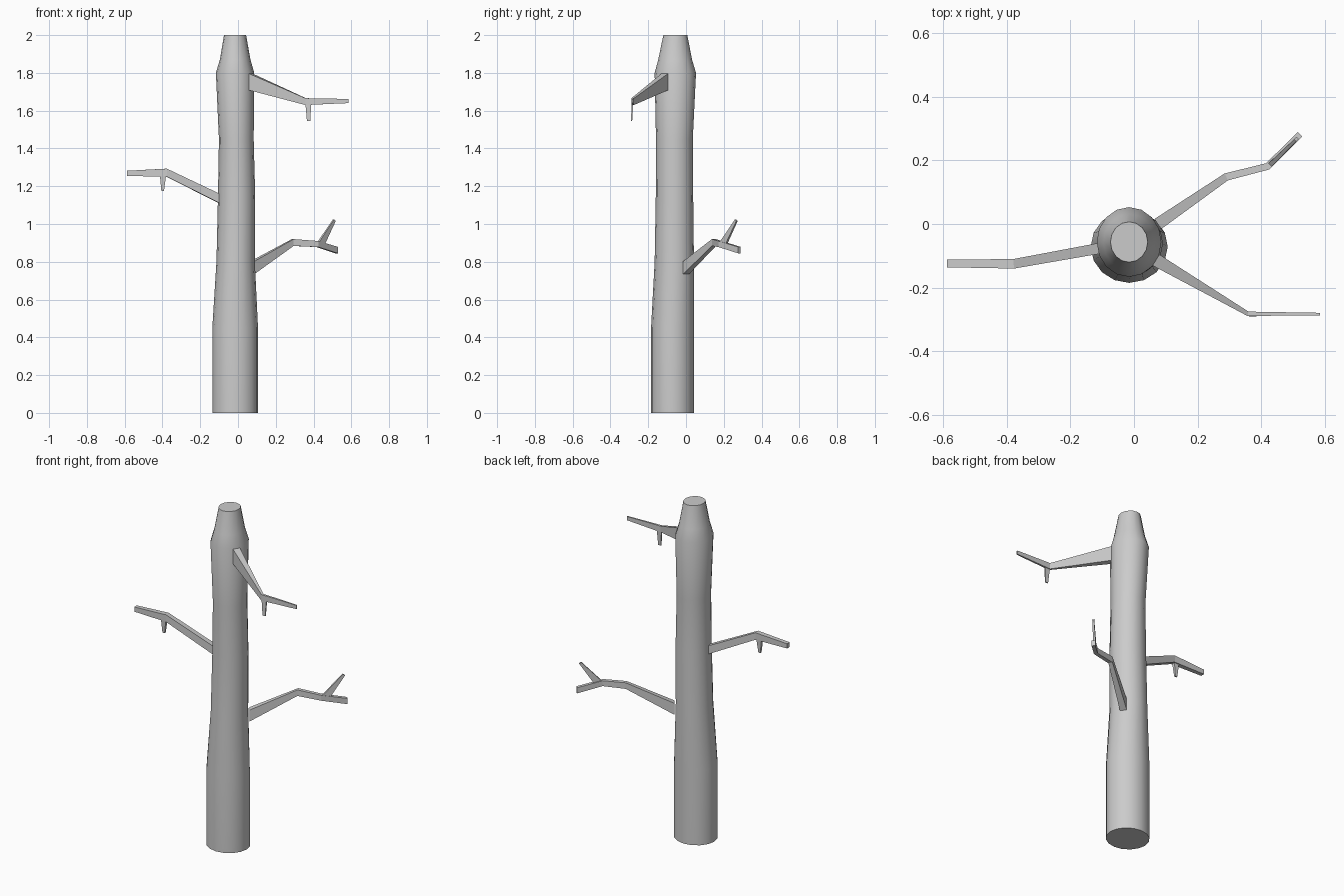
import bpy, bmesh, math
from mathutils import Vector

if "Cube" in bpy.data.objects:
    bpy.data.objects.remove(bpy.data.objects["Cube"])

def skin(name, rings):
    """Join equal-sized closed rings of points into a capped tube."""
    bm = bmesh.new()
    loops = [[bm.verts.new(p) for p in r] for r in rings]
    n = len(loops[0])
    for a, b in zip(loops, loops[1:]):
        for i in range(n):
            j = (i + 1) % n
            bm.faces.new((a[i], a[j], b[j], b[i]))
    bm.faces.new(loops[0][::-1])
    bm.faces.new(loops[-1])
    bmesh.ops.recalc_face_normals(bm, faces=bm.faces)
    me = bpy.data.meshes.new(name)
    bm.to_mesh(me)
    bm.free()
    ob = bpy.data.objects.new(name, me)
    bpy.context.collection.objects.link(ob)
    return ob

def limb(name, stations, side=None, plumb=True):
    """Four-sided limb; each station is x, y, z, width, height."""
    pts = [Vector(s[:3]) for s in stations]
    rings = []
    for i, (p, s) in enumerate(zip(pts, stations)):
        t_in = (p - pts[max(i - 1, 0)]).normalized()
        t_out = (pts[min(i + 1, len(pts) - 1)] - p).normalized()
        t = (t_in + t_out).normalized()
        across = Vector(side).normalized() if side else Vector((-t.y, t.x, 0)).normalized()
        up = Vector((0, 0, 1)) if plumb else t.cross(across).normalized()
        w, h = across * s[3] / 2, up * s[4] / 2
        rings.append([p - w - h, p + w - h, p + w + h, p - w + h])
    return skin(name, rings)

# Trunk: z, left, right, front, back extents
SIDES = 16
profile = [
    (0.00, -0.136, 0.106, -0.185, 0.043),
    (0.45, -0.136, 0.106, -0.185, 0.043),
    (0.80, -0.114, 0.089, -0.166, 0.042),
    (1.15, -0.106, 0.091, -0.160, 0.038),
    (1.45, -0.101, 0.083, -0.159, 0.036),
    (1.80, -0.117, 0.086, -0.166, 0.053),
    (1.87, -0.096, 0.066, -0.147, 0.032),
    (2.00, -0.074, 0.043, -0.120, 0.007),
]
rings = []
for z, l, r, f, b in profile:
    rings.append([((l + r) / 2 + (r - l) / 2 * math.cos(a),
                   (f + b) / 2 + (b - f) / 2 * math.sin(a), z)
                  for a in (2 * math.pi * i / SIDES for i in range(SIDES))])
trunk = skin("trunk", rings)
bpy.context.view_layer.objects.active = trunk
trunk.select_set(True)
bpy.ops.object.shade_smooth_by_angle(angle=math.radians(30))

# Upper right branch with hanging twig
limb("upper_branch", [(0.055, -0.105, 1.757, 0.042, 0.09),
                      (0.358, -0.282, 1.648, 0.014, 0.036),
                      (0.585, -0.283, 1.651, 0.008, 0.022)])
limb("upper_twig", [(0.372, -0.283, 1.648, 0.010, 0.032),
                    (0.374, -0.288, 1.545, 0.006, 0.018)], side=(0, 1, 0), plumb=False)

# Left branch with hanging twig
limb("left_branch", [(-0.095, -0.074, 1.133, 0.034, 0.05),
                     (-0.378, -0.125, 1.272, 0.030, 0.042),
                     (-0.587, -0.124, 1.268, 0.024, 0.028)])
limb("left_twig", [(-0.397, -0.125, 1.265, 0.020, 0.034),
                   (-0.399, -0.125, 1.175, 0.010, 0.014)], side=(0, 1, 0), plumb=False)

# Lower right branch with fork
limb("lower_branch", [(0.075, 0.000, 0.768, 0.038, 0.068),
                      (0.290, 0.148, 0.902, 0.024, 0.036),
                      (0.420, 0.181, 0.894, 0.022, 0.032),
                      (0.522, 0.282, 0.862, 0.020, 0.034)])
limb("lower_twig", [(0.438, 0.196, 0.893, 0.014, 0.042),
                    (0.510, 0.266, 1.020, 0.010, 0.014)],
     side=(-0.7, 0.72, 0), plumb=False)
